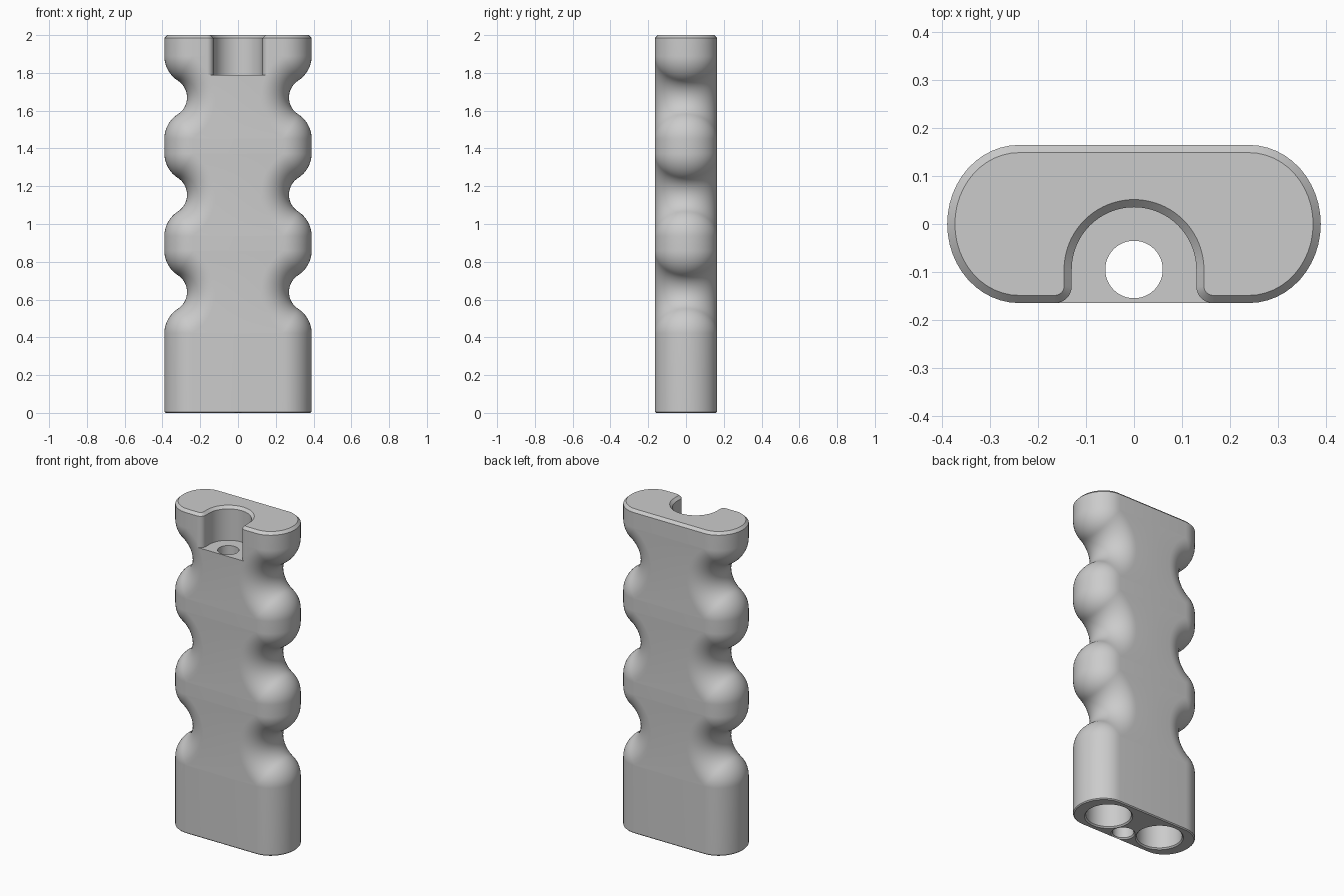
import bpy, bmesh, math

if "Cube" in bpy.data.objects:
    bpy.data.objects.remove(bpy.data.objects["Cube"], do_unlink=True)

HEIGHT, HALF_W, HALF_D, ROUND = 2.0, 0.39, 0.165, 0.15
GROOVES, DEPTH, REACH = (0.64, 1.155, 1.67), 0.12, 0.22
CHAMFER, POCKET_Z = 0.016, 1.79
HOLE_Y = -0.095

grey = bpy.data.materials.new("light_grey")
grey.use_nodes = True
colour = (0.6, 0.6, 0.6, 1)
grey.diffuse_color = colour
grey.node_tree.nodes["Principled BSDF"].inputs["Base Color"].default_value = colour


def loft(name, rings):
    """Closed solid through rings that share one point count."""
    bm = bmesh.new()
    loops = [[bm.verts.new(p) for p in ring] for ring in rings]
    n = len(loops[0])
    for low, high in zip(loops, loops[1:]):
        for i in range(n):
            j = (i + 1) % n
            bm.faces.new((low[i], low[j], high[j], high[i]))
    bm.faces.new(loops[0][::-1])
    bm.faces.new(loops[-1])
    bmesh.ops.recalc_face_normals(bm, faces=bm.faces)
    mesh = bpy.data.meshes.new(name)
    bm.to_mesh(mesh)
    bm.free()
    mesh.materials.append(grey)
    obj = bpy.data.objects.new(name, mesh)
    bpy.context.collection.objects.link(obj)
    return obj


def grip_ring(x, z, nx=1.0, nz=0.0, inset=0.0, steps=24):
    """Rounded section: each edge is rolled inward along the outline normal."""
    right = []
    for i in range(steps + 1):
        a = -math.pi / 2 + math.pi * i / steps
        t = inset + (ROUND - inset) * (1 - math.cos(a))
        right.append((x - nx * t, (HALF_D - inset) * math.sin(a), z - nz * t))
    return right + [(-px, py, pz) for px, py, pz in reversed(right)]


def side_outline():
    """Side edge with finger grooves made of tangent arcs: x, z, normal."""
    total = (DEPTH ** 2 + REACH ** 2) / (2 * DEPTH)
    convex = ROUND + 0.006
    concave = total - convex
    top_angle = math.asin(REACH / total)
    steps = 12
    angles = [top_angle * i / steps for i in range(steps + 1)]
    points = []
    for zc in GROOVES:
        half = []
        for a in angles:
            half.append((HALF_W - convex * (1 - math.cos(a)),
                         -REACH + convex * math.sin(a), math.cos(a), math.sin(a)))
        for a in angles[-2::-1]:
            half.append((HALF_W - DEPTH + concave * (1 - math.cos(a)),
                         -concave * math.sin(a), math.cos(a), math.sin(a)))
        points += [(x, zc + z, nx, nz) for x, z, nx, nz in half]
        points += [(x, zc - z, nx, -nz) for x, z, nx, nz in half[-2::-1]]
    return points


# Grip body with chamfered ends
edge = 0.006
rings = [grip_ring(HALF_W, 0, inset=edge), grip_ring(HALF_W, edge)]
rings += [grip_ring(*p) for p in side_outline()]
rings += [grip_ring(HALF_W, HEIGHT - CHAMFER),
          grip_ring(HALF_W, HEIGHT, inset=CHAMFER)]
grip = loft("grip_body", rings)


def pocket_ring(z, grow):
    """Round pocket open to the front, with rounded mouth corners."""
    r, f = 0.13, 0.035
    half = [(r + f, -0.3), (r + f, -HALF_D + grow)]
    for i in range(1, 9):
        a = math.pi / 2 * i / 8
        half.append((r + f - (f - grow) * math.sin(a),
                     -HALF_D + f - (f - grow) * math.cos(a)))
    for i in range(25):
        a = math.pi / 2 * i / 24
        half.append(((r + grow) * math.cos(a), HOLE_Y + (r + grow) * math.sin(a)))
    half += [(-x, y) for x, y in reversed(half[:-1])]
    return [(x, y, z) for x, y in half]


def hole(name, x, y, r, depth, lip=0.008):
    """Vertical bore from the base with a chamfered lip."""
    def circle(z, rad):
        return [(x + rad * math.cos(math.tau * i / 48),
                 y + rad * math.sin(math.tau * i / 48), z) for i in range(48)]
    return loft(name, [circle(-lip, r + 2 * lip), circle(lip, r), circle(depth, r)])


# Top pocket, cable hole and the two base sockets
cutters = [
    loft("pocket_cutter", [pocket_ring(POCKET_Z, 0), pocket_ring(HEIGHT - CHAMFER, 0),
                           pocket_ring(HEIGHT + 0.014, CHAMFER + 0.014)]),
    hole("cable_hole_cutter", 0, HOLE_Y, 0.06, 1.9),
    hole("left_socket_cutter", 0.185, 0, 0.127, 0.4),
    hole("right_socket_cutter", -0.185, 0, 0.127, 0.4),
]

bpy.context.view_layer.objects.active = grip
for cutter in cutters:
    cutter.hide_render = True
    mod = grip.modifiers.new(cutter.name, "BOOLEAN")
    mod.operation, mod.solver, mod.object = "DIFFERENCE", "EXACT", cutter
    bpy.ops.object.modifier_apply(modifier=mod.name)
    bpy.data.objects.remove(cutter, do_unlink=True)

# Smooth surface with crisp edges
bpy.ops.object.select_all(action="DESELECT")
grip.select_set(True)
bpy.ops.object.shade_smooth_by_angle(angle=math.radians(30))
